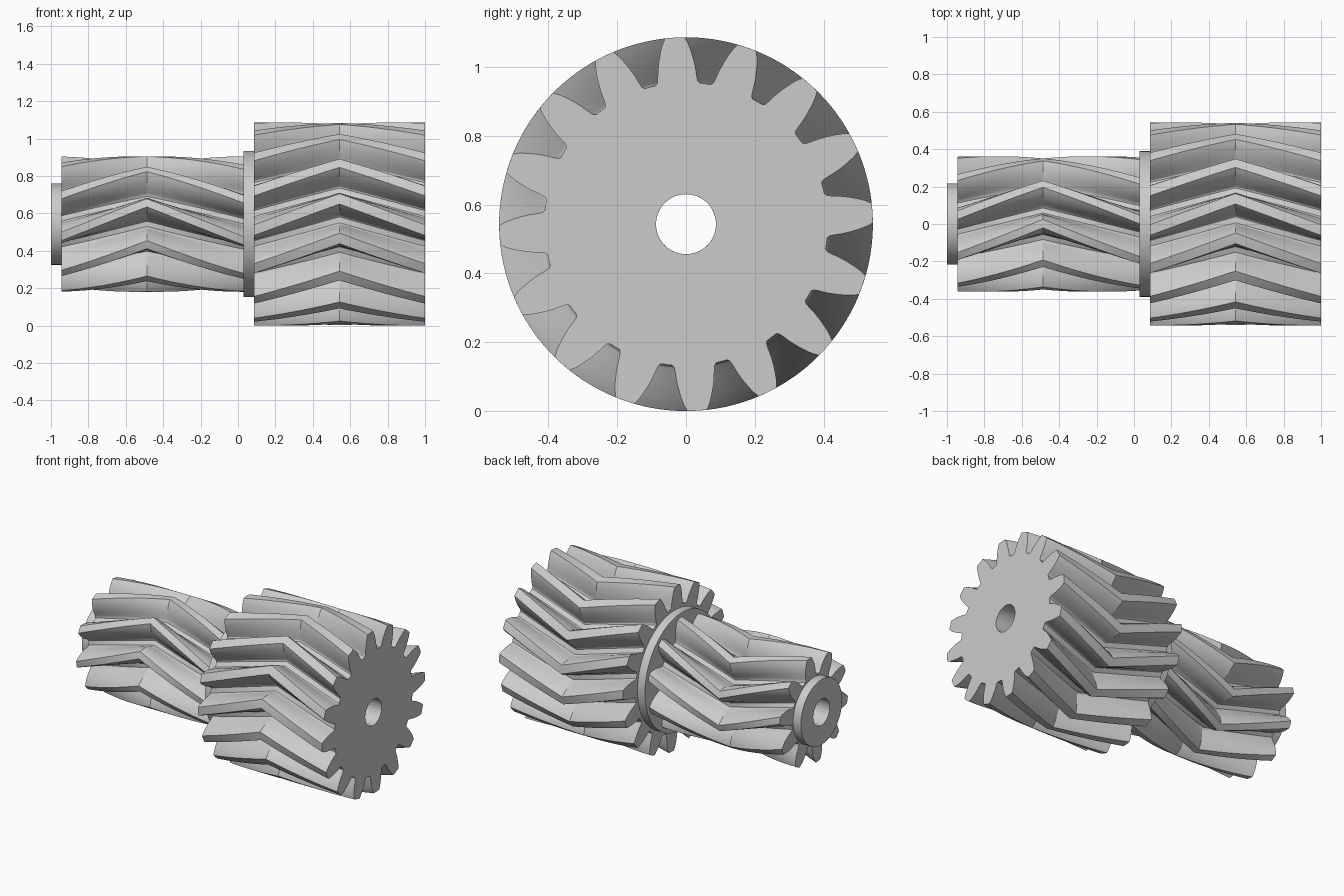
import bpy, bmesh
from math import sin, cos, pi, radians

if "Cube" in bpy.data.objects:
    bpy.data.objects.remove(bpy.data.objects["Cube"], do_unlink=True)

AXIS_Z = 0.543
BORE = 0.087

steel = bpy.data.materials.new("grey steel")
steel.use_nodes = True
GREY = (0.6, 0.6, 0.6, 1)
steel.diffuse_color = GREY
steel.node_tree.nodes["Principled BSDF"].inputs["Base Color"].default_value = GREY


def loft(name, outline, stations):
    """Bored solid along x: outline of (radius, angle), stations of (x, turn)."""
    bm = bmesh.new()

    def ring(x, turn, radius=None):
        return [bm.verts.new((x, (radius or r) * cos(a + turn),
                              AXIS_Z + (radius or r) * sin(a + turn)))
                for r, a in outline]

    first, last = stations[0], stations[-1]
    rings = [ring(*first, BORE)] + [ring(*s) for s in stations] + [ring(*last, BORE)]
    n = len(outline)
    # outer skin, both end faces and the bore wall
    for k in range(len(rings)):
        a, b = rings[k], rings[(k + 1) % len(rings)]
        for i in range(n):
            j = (i + 1) % n
            bm.faces.new((a[i], a[j], b[j], b[i]))
    bmesh.ops.recalc_face_normals(bm, faces=bm.faces)
    mesh = bpy.data.meshes.new(name)
    bm.to_mesh(mesh)
    bm.free()
    mesh.materials.append(steel)
    obj = bpy.data.objects.new(name, mesh)
    bpy.context.collection.objects.link(obj)
    bpy.ops.object.select_all(action="DESELECT")
    obj.select_set(True)
    bpy.context.view_layer.objects.active = obj
    bpy.ops.object.shade_smooth_by_angle(angle=radians(25))


def herringbone(name, teeth, flank, x0, mid, x1, phase, rate):
    """Gear whose teeth turn away from the mid plane at rate degrees per unit."""
    pitch = 360 / teeth
    half = [(flank[0][0], 0)] + flank           # tip centre, then down the flank
    floor = [(flank[-1][0], pitch / 2)]         # gap centre
    tooth = [(r, -a) for r, a in reversed(half[1:])] + half + floor
    outline = [(r, radians(a + k * pitch)) for k in range(teeth) for r, a in tooth]
    steps = 10
    xs = [x0 + (mid - x0) * i / steps for i in range(steps)]
    xs += [mid + (x1 - mid) * i / steps for i in range(steps + 1)]
    loft(name, outline, [(x, radians(phase + rate * abs(x - mid))) for x in xs])


def collar(name, radius, x0, x1, sides=96):
    outline = [(radius, 2 * pi * i / sides) for i in range(sides)]
    loft(name, outline, [(x0, 0), (x1, 0)])


# Tooth flanks: (radius, half angle in degrees) from tip to root
LARGE_FLANK = [(0.543, 3.0), (0.525, 4.1), (0.505, 5.0), (0.48, 6.0),
               (0.455, 6.9), (0.43, 7.6), (0.418, 8.1), (0.412, 9.0)]
SMALL_FLANK = [(0.362, 3.6), (0.345, 5.5), (0.325, 7.4), (0.3, 9.3),
               (0.275, 10.8), (0.25, 12.0), (0.237, 13.0), (0.23, 14.5)]

herringbone("large_gear", 16, LARGE_FLANK, 0.085, 0.5425, 1.0, 75.6, 39)
herringbone("small_gear", 10, SMALL_FLANK, -0.943, -0.487, 0.03, 161.7, 63)
collar("middle_collar", 0.39, 0.03, 0.085)
collar("end_collar", 0.2175, -1.0, -0.943)
